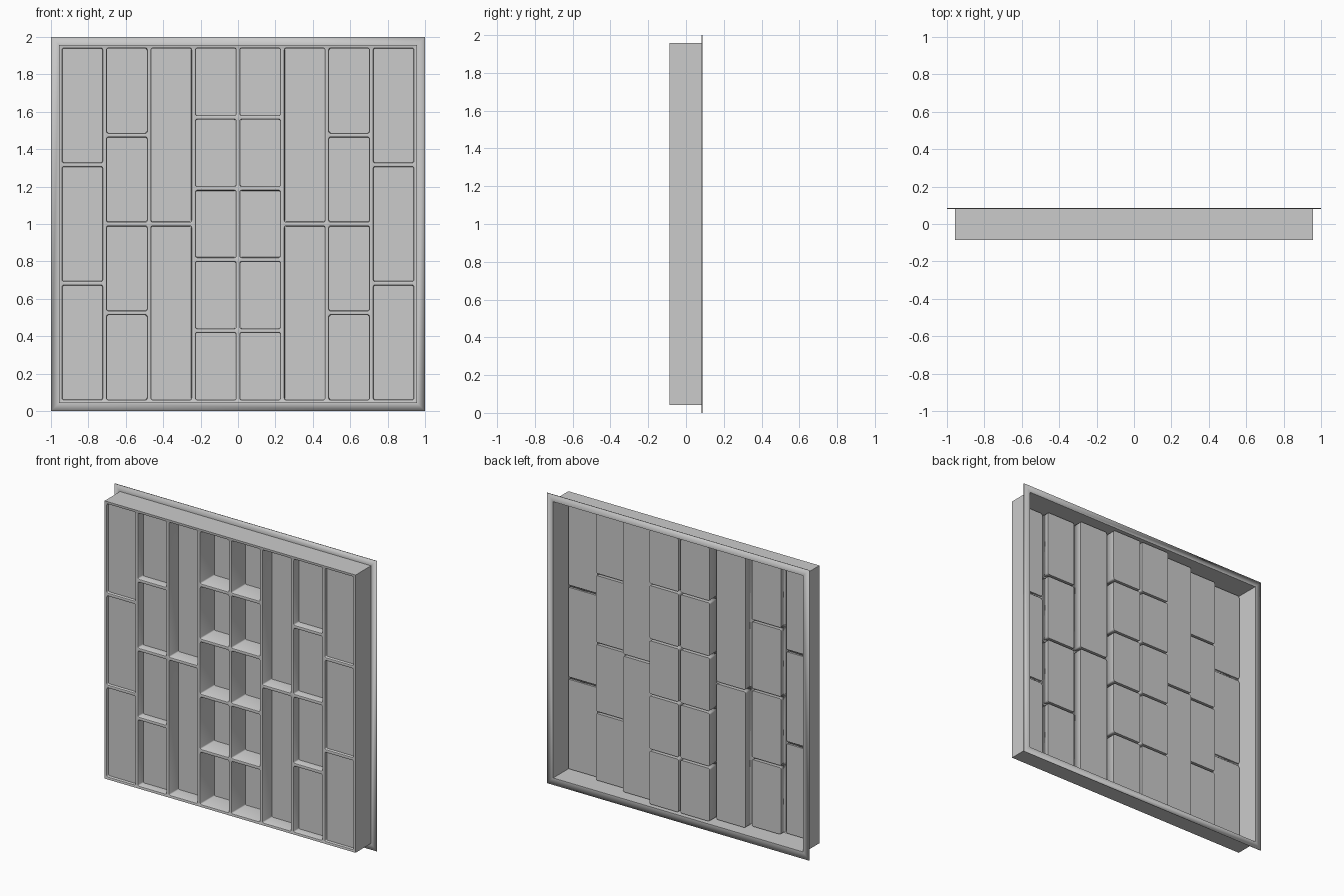
import bpy, bmesh, math

if "Cube" in bpy.data.objects:
    bpy.data.objects.remove(bpy.data.objects["Cube"])

T = 0.005                     # sheet thickness
YF, YB = -0.0865, 0.0865      # front face and back of the flange
ZC = 1.0
HALF = 0.943                  # half extent of the pocket field
GAP = 0.015
ROWS = [3, 4, 2, 5, 5, 2, 4, 3]                 # pockets per column
D = [0.018, 0.055, 0.100, 0.152]                # pocket depth, outer to centre
DEPTH = D + D[::-1]

bm = bmesh.new()


def loop(cx, cz, hx, hz, y, r=0.0, seg=3):
    """Closed rectangle in the xz plane, with optional rounded corners."""
    vs = []
    for k, (sx, sz) in enumerate([(1, 1), (-1, 1), (-1, -1), (1, -1)]):
        for i in range(seg + 1 if r else 1):
            a = math.pi / 2 * (k + i / seg)
            vs.append(bm.verts.new((cx + sx * (hx - r) + r * math.cos(a),
                                    y,
                                    cz + sz * (hz - r) + r * math.sin(a))))
    return vs


def edges(vs):
    out = []
    for a, b in zip(vs, vs[1:] + vs[:1]):
        out.append(bm.edges.get((a, b)) or bm.edges.new((a, b)))
    return out


def bridge(a, b):
    n = len(a)
    for i in range(n):
        j = (i + 1) % n
        bm.faces.new((a[i], a[j], b[j], b[i]))


# outer box wall and flange
front = loop(0, ZC, 0.957, 0.957, YF)
back = loop(0, ZC, 0.957, 0.957, YB - T)
flange = loop(0, ZC, 1.0, 1.0, YB - T)
bridge(front, back)
bridge(back, flange)
rim_edges = edges(front)

# stepped pockets: softened rim, slightly drafted wall, flat floor
pitch = (2 * HALF + GAP) / 8
floors = []
for c in range(8):
    cx = -HALF + pitch * c + (pitch - GAP) / 2
    hx = (pitch - GAP) / 2
    step = (2 * HALF + GAP) / ROWS[c]
    hz = (step - GAP) / 2
    for k in range(ROWS[c]):
        cz = ZC - HALF + step * k + hz
        rings = [loop(cx, cz, hx - i, hz - i, YF + y, 0.012 - i)
                 for i, y in ((0, 0), (0.002, 0.001), (0.003, 0.003),
                              (0.005, DEPTH[c]))]
        for a, b in zip(rings, rings[1:]):
            bridge(a, b)
        floors.append(bm.faces.new(rings[-1]))
        rim_edges += edges(rings[0])

# front web between the pockets
bmesh.ops.triangle_fill(bm, edges=rim_edges, use_beauty=True, normal=(0, -1, 0))
bmesh.ops.recalc_face_normals(bm, faces=bm.faces[:])
bm.normal_update()
if floors[0].normal.y > 0:
    bmesh.ops.reverse_faces(bm, faces=bm.faces[:])

me = bpy.data.meshes.new("pocket_tray")
bm.to_mesh(me)
bm.free()
tray = bpy.data.objects.new("pocket_tray", me)
bpy.context.collection.objects.link(tray)

# sheet thickness, grown towards the back
m = tray.modifiers.new("sheet", 'SOLIDIFY')
m.thickness = T
m.offset = -1
m.use_even_offset = True
m.use_quality_normals = True

bpy.context.view_layer.objects.active = tray
tray.select_set(True)
bpy.ops.object.shade_smooth_by_angle(angle=math.radians(35))
